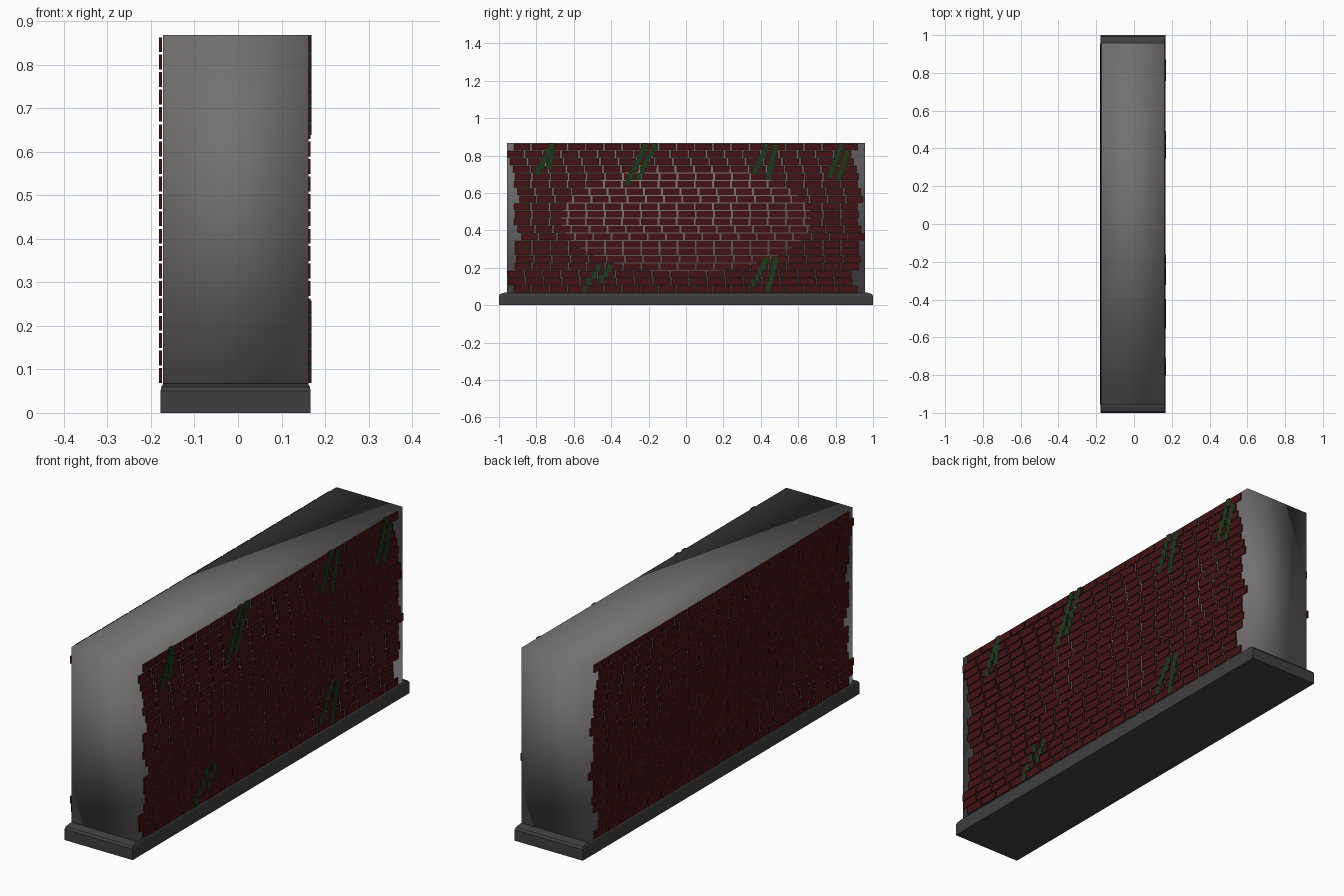
import bpy, bmesh

if "Cube" in bpy.data.objects:
    bpy.data.objects.remove(bpy.data.objects["Cube"])


def material(name, color):
    m = bpy.data.materials.new(name)
    m.diffuse_color = (*color, 1)
    m.use_nodes = True
    m.node_tree.nodes["Principled BSDF"].inputs["Base Color"].default_value = m.diffuse_color
    return m


def add_box(bm, x0, x1, y0, y1, z0, z1):
    v = [bm.verts.new((x, y, z)) for z in (z0, z1)
         for x, y in ((x0, y0), (x1, y0), (x1, y1), (x0, y1))]
    bm.faces.new(v[3::-1])
    bm.faces.new(v[4:])
    for i in range(4):
        j = (i + 1) % 4
        bm.faces.new((v[i], v[j], v[j + 4], v[i + 4]))


def finish(bm, name, mat, smooth=False):
    me = bpy.data.meshes.new(name)
    bm.to_mesh(me)
    bm.free()
    me.materials.append(mat)
    for p in me.polygons:
        p.use_smooth = smooth
    ob = bpy.data.objects.new(name, me)
    bpy.context.collection.objects.link(ob)
    return ob


mortar = material("mortar", (0.17, 0.16, 0.16))
stone = material("stone", (0.05, 0.05, 0.05))
red = material("brick_red", (0.06, 0.006, 0.007))
green = material("vine_green", (0.008, 0.045, 0.012))

# Wall core: softly shaded plain block
bm = bmesh.new()
add_box(bm, -0.172, 0.162, -0.957, 0.957, 0.05, 0.868)
finish(bm, "wall_core", mortar, smooth=True)

# Plinth with rounded top edge, built from stacked rings
bm = bmesh.new()
rings = []
for z, ix, iy in ((0, 0, 0), (0.05, 0, 0), (0.06, 0.002, 0.007), (0.067, 0.006, 0.03)):
    x0, x1, y = -0.178 + ix, 0.167 - ix, 1 - iy
    rings.append([bm.verts.new(p) for p in
                  ((x0, -y, z), (x1, -y, z), (x1, y, z), (x0, y, z))])
for a, b in zip(rings, rings[1:]):
    for i in range(4):
        j = (i + 1) % 4
        bm.faces.new((a[i], a[j], b[j], b[i]))
bm.faces.new(rings[0][::-1])
bm.faces.new(rings[-1])
finish(bm, "plinth", stone)

# Brick courses on both long sides, each course shifted along the wall
starts = (-0.92, -0.95, -0.955, -0.915, -0.905, -0.915, -0.915, -0.88, -0.9, -0.92,
          -0.915, -0.92, -0.89, -0.9, -0.92, -0.915, -0.925, -0.94, -0.955, -0.92)
PITCH, COURSE = 0.0972, 0.04
for name, x0, x1 in (("bricks_right", 0.161, 0.167), ("bricks_left", -0.181, -0.175)):
    bm = bmesh.new()
    for row, start in enumerate(starts):
        z = 0.069 + row * COURSE
        for n in range(19):
            y = start + n * PITCH
            add_box(bm, x0, x1, y, y + PITCH - 0.01, z, z + 0.034)
    finish(bm, name, red)

# Vines: stepped stems of small leaves on the right side (y, z top -> y, z bottom)
stems = (
    (-0.72, 0.85, -0.79, 0.72), (-0.72, 0.81, -0.73, 0.75),
    (-0.22, 0.85, -0.31, 0.66), (-0.17, 0.85, -0.25, 0.69),
    (0.43, 0.85, 0.37, 0.72), (0.48, 0.84, 0.44, 0.69),
    (0.83, 0.85, 0.77, 0.70), (0.86, 0.81, 0.82, 0.69),
    (-0.47, 0.20, -0.54, 0.09), (-0.41, 0.20, -0.45, 0.14),
    (0.43, 0.24, 0.36, 0.12), (0.48, 0.24, 0.44, 0.09),
)
bm = bmesh.new()
for ya, za, yb, zb in stems:
    n = max(2, round((za - zb) / 0.032))
    for i in range(n + 1):
        y, z = ya + (yb - ya) * i / n, za + (zb - za) * i / n
        add_box(bm, 0.161, 0.1685, y - 0.012, y + 0.012, z - 0.021, z + 0.018)
finish(bm, "vines", green)
